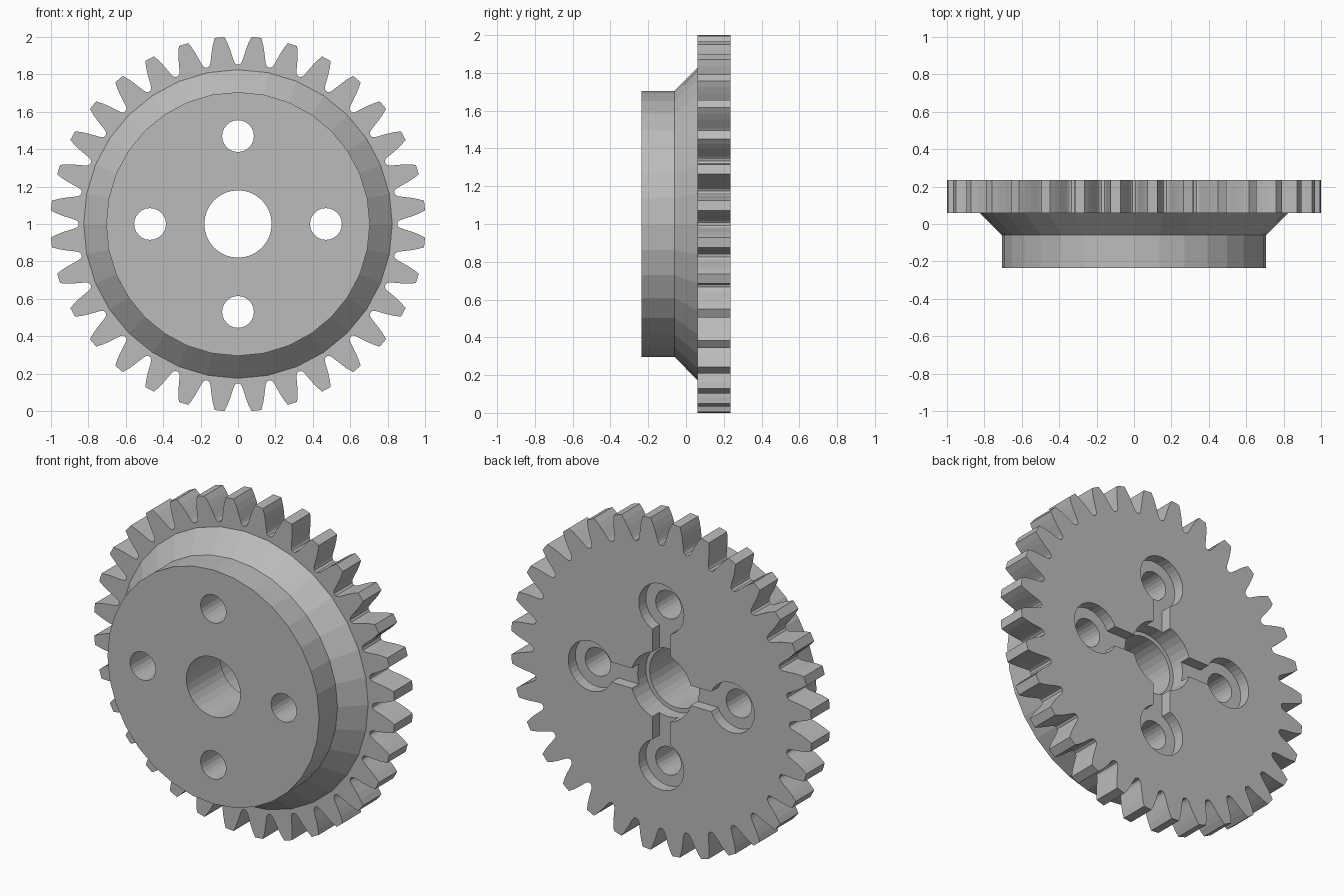
import bpy, bmesh
from math import sin, cos, asin, pi, radians

if "Cube" in bpy.data.objects:
    bpy.data.objects.remove(bpy.data.objects["Cube"], do_unlink=True)

CENTRE_Z = 1.0
BACK, FRONT = 0.235, -0.235
TEETH = 32

grey = bpy.data.materials.new("light_grey")
grey.use_nodes = True
colour = (0.5, 0.5, 0.5, 1)
grey.diffuse_color = colour
grey.node_tree.nodes["Principled BSDF"].inputs["Base Color"].default_value = colour


def loft(name, sections):
    """Closed solid through matching outlines; each section is (y, [(x, z), ...])."""
    bm = bmesh.new()
    rings = [[bm.verts.new((x, y, z + CENTRE_Z)) for x, z in pts] for y, pts in sections]
    bm.faces.new(rings[0])
    bm.faces.new(rings[-1])
    for a, b in zip(rings, rings[1:]):
        for i in range(len(a)):
            j = (i + 1) % len(a)
            bm.faces.new((a[i], a[j], b[j], b[i]))
    bmesh.ops.recalc_face_normals(bm, faces=bm.faces)
    mesh = bpy.data.meshes.new(name)
    bm.to_mesh(mesh)
    bm.free()
    mesh.materials.append(grey)
    obj = bpy.data.objects.new(name, mesh)
    bpy.context.collection.objects.link(obj)
    return obj


def circle(r, n=32, cx=0, cz=0):
    return [(cx + r * cos(2 * pi * i / n), cz + r * sin(2 * pi * i / n)) for i in range(n)]


def turn(pts, a):
    return [(x * cos(a) - z * sin(a), x * sin(a) + z * cos(a)) for x, z in pts]


# Toothed wheel: one flank as (radius, degrees from tooth centre), mirrored per tooth
flank = [(0.853, 5.1), (0.861, 4.5), (0.876, 4.05), (0.90, 3.6),
         (0.935, 3.0), (0.97, 2.3), (1.0026, 1.5)]
tooth = [(r, -d) for r, d in flank] + [(r, d) for r, d in reversed(flank)]
outline = []
for k in range(TEETH):
    mid = 360 / TEETH * (k + 0.5)
    outline += [(r * cos(radians(mid + d)), r * sin(radians(mid + d))) for r, d in tooth]
gear = loft("gear_wheel", [(0.06, outline), (BACK, outline)])

# Hub: straight drum flaring out to the toothed wheel
hub = loft("hub", [(FRONT, circle(0.705)), (-0.06, circle(0.705)),
                   (0.06, circle(0.825)), (0.08, circle(0.825))])

# Centre bore and its deeper recess at the back
cutters = [loft("bore_cutter", [(-0.4, circle(0.18)), (0.4, circle(0.18))]),
           loft("recess_cutter", [(0.09, circle(0.205)), (0.4, circle(0.205))])]

# Four screw holes with keyhole-shaped recesses running into the centre
seat_r, slot_half, hole_at = 0.15, 0.06, 0.47
span = pi - asin(slot_half / seat_r)
keyhole = [(hole_at + seat_r * cos(t), seat_r * sin(t))
           for t in (-span + 2 * span * i / 28 for i in range(29))]
keyhole += [(0.1, slot_half), (0.1, -slot_half)]
for k in range(4):
    a = k * pi / 2
    hole = turn(circle(0.085, 24, hole_at), a)
    slot = turn(keyhole, a)
    cutters.append(loft("slot_cutter", [(BACK - 0.067, slot), (0.4, slot)]))
    cutters.append(loft("hole_cutter", [(-0.4, hole), (0.4, hole)]))

# Join the hub, cut the openings, then bake the result
for tool, operation in [(hub, 'UNION')] + [(c, 'DIFFERENCE') for c in cutters]:
    mod = gear.modifiers.new(tool.name, 'BOOLEAN')
    mod.operation = operation
    mod.solver = 'EXACT'
    mod.object = tool
bpy.context.view_layer.update()
baked = bpy.data.meshes.new_from_object(gear.evaluated_get(bpy.context.evaluated_depsgraph_get()))
gear.modifiers.clear()
gear.data = baked
for tool in [hub] + cutters:
    bpy.data.objects.remove(tool, do_unlink=True)
